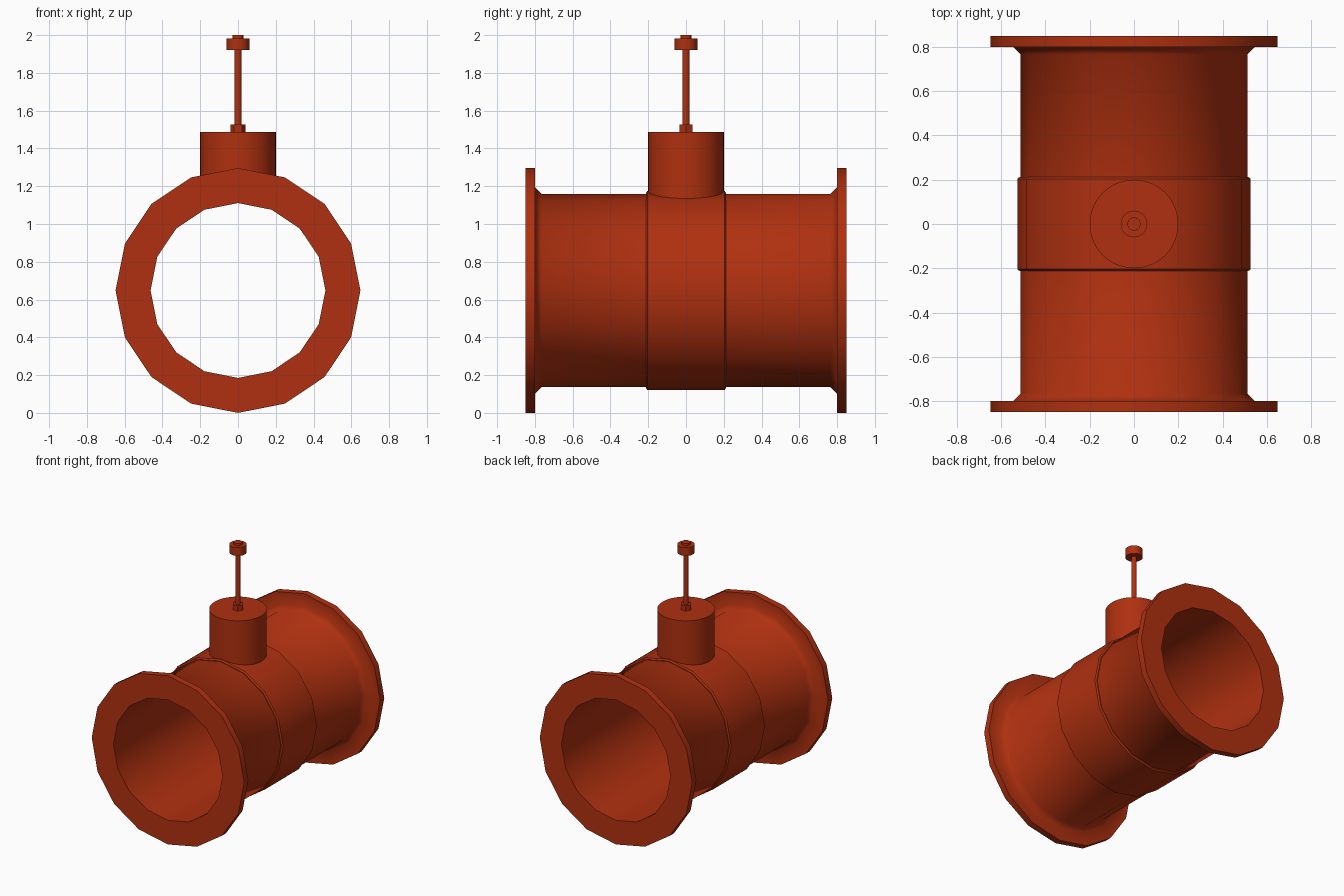
import bpy
from math import sin, cos, pi, radians

if "Cube" in bpy.data.objects:
    bpy.data.objects.remove(bpy.data.objects["Cube"], do_unlink=True)

# One rust red paint for the whole fitting
paint = bpy.data.materials.new("rust_red")
paint.use_nodes = True
paint.diffuse_color = (0.43, 0.03, 0.005, 1)
paint.node_tree.nodes["Principled BSDF"].inputs["Base Color"].default_value = paint.diffuse_color

AXIS_Z = 0.648


def lathe(name, profile, sides, along_y=False, closed=False, angle=30):
    """Spin (radius, position) points about z, or about the pipe's y axis."""
    verts, faces = [], []
    for r, p in profile:
        for i in range(sides):
            a = 2 * pi * i / sides
            u, v = r * cos(a), r * sin(a)
            verts.append((v, p, AXIS_Z + u) if along_y else (u, v, p))
    n = len(profile)
    for j in range(n if closed else n - 1):
        k = (j + 1) % n
        for i in range(sides):
            m = (i + 1) % sides
            faces.append((j * sides + i, j * sides + m, k * sides + m, k * sides + i))
    if not closed:
        faces.append(tuple(reversed(range(sides))))
        faces.append(tuple(range((n - 1) * sides, n * sides)))
    mesh = bpy.data.meshes.new(name)
    mesh.from_pydata(verts, [], faces)
    mesh.materials.append(paint)
    obj = bpy.data.objects.new(name, mesh)
    bpy.context.collection.objects.link(obj)
    bpy.ops.object.select_all(action='DESELECT')
    obj.select_set(True)
    bpy.context.view_layer.objects.active = obj
    # Make the normals face outwards
    bpy.ops.object.mode_set(mode='EDIT')
    bpy.ops.mesh.select_all(action='SELECT')
    bpy.ops.mesh.normals_make_consistent(inside=False)
    bpy.ops.object.mode_set(mode='OBJECT')
    bpy.ops.object.shade_smooth_by_angle(angle=radians(angle))
    return obj


# Open pipe with a flange and a chamfered neck at each end
half = [(0.512, 0.765), (0.547, 0.80), (0.648, 0.80), (0.648, 0.85), (0.463, 0.85)]
pipe = half + [(r, -y) for r, y in reversed(half)]
lathe("flanged_pipe", pipe, 16, along_y=True, closed=True, angle=50)

# Raised band around the middle of the pipe
band = [(0.49, 0.212), (0.517, 0.212), (0.527, 0.204)]
lathe("middle_band", band + [(r, -y) for r, y in reversed(band)], 16, along_y=True, closed=True)

# Valve bonnet, gland nut, spindle and operating cap
lathe("bonnet", [(0.2, 1.12), (0.2, 1.486)], 48)
lathe("gland_nut", [(0.04, 1.48), (0.04, 1.527)], 6)
lathe("spindle", [(0.019, 1.48), (0.019, 1.93)], 24)
lathe("spindle_cap", [(0.06, 1.92), (0.06, 1.983)], 32)
lathe("cap_button", [(0.03, 1.975), (0.03, 2.0)], 24)
